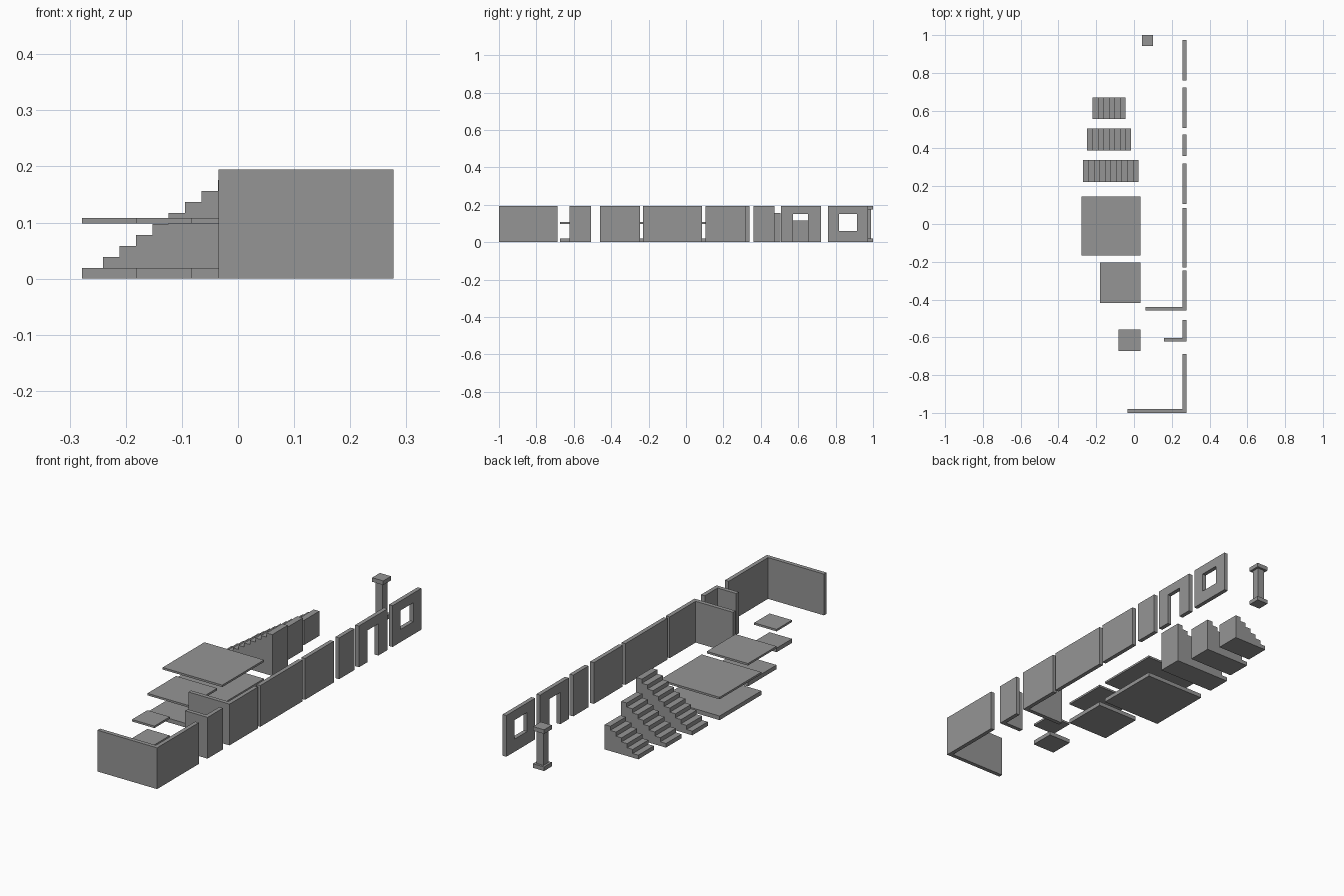
import bpy, bmesh

if "Cube" in bpy.data.objects:
    bpy.data.objects.remove(bpy.data.objects["Cube"])

U = 0.0195          # wall thickness and step rise
H = 10 * U          # wall height
X0, X1 = 0.2575, 0.277   # wall row position

grey = bpy.data.materials.new("stone grey")
grey.diffuse_color = (0.3, 0.3, 0.3, 1)
grey.use_nodes = True
grey.node_tree.nodes["Principled BSDF"].inputs["Base Color"].default_value = grey.diffuse_color


def extrude(name, outline, offset):
    """Solid made by extruding a closed outline along offset."""
    bm = bmesh.new()
    face = bm.faces.new([bm.verts.new(p) for p in outline])
    geo = bmesh.ops.extrude_face_region(bm, geom=[face])["geom"]
    bmesh.ops.translate(bm, vec=offset,
                        verts=[g for g in geo if isinstance(g, bmesh.types.BMVert)])
    bmesh.ops.recalc_face_normals(bm, faces=bm.faces)
    mesh = bpy.data.meshes.new(name)
    bm.to_mesh(mesh)
    bm.free()
    mesh.materials.append(grey)
    ob = bpy.data.objects.new(name, mesh)
    bpy.context.collection.objects.link(ob)
    return ob


def box(name, x0, x1, y0, y1, z0, z1):
    return extrude(name, [(x0, y0, z0), (x1, y0, z0), (x1, y1, z0), (x0, y1, z0)],
                   (0, 0, z1 - z0))


# Plain straight walls
for name, y0, y1 in (("wall_small", 0.36, 0.474),
                     ("wall_medium", 0.105, 0.32),
                     ("wall_large", -0.229, 0.085)):
    box(name, X0, X1, y0, y1, 0, H)

# L-shaped corner walls
for name, xl, y0, y1 in (("corner_medium", 0.062, -0.459, -0.246),
                         ("corner_small", 0.16, -0.623, -0.508),
                         ("corner_large", -0.035, -1.0, -0.687)):
    extrude(name, [(xl, y0, 0), (X1, y0, 0), (X1, y1, 0), (X0, y1, 0),
                   (X0, y0 + U, 0), (xl, y0 + U, 0)], (0, 0, H))

# Doorway wall
extrude("door_wall", [(X0, y, z) for y, z in (
    (0.508, 0), (0.571, 0), (0.571, 0.15), (0.653, 0.15),
    (0.653, 0), (0.722, 0), (0.722, H), (0.508, H))], (X1 - X0, 0, 0))

# Window wall, with a hole cut through it
window = box("window_wall", X0, X1, 0.759, 0.974, 0, H)
cutter = box("window_cutter", X0 - 0.05, X1 + 0.05, 0.818, 0.915, 0.06, 0.15)
cutter.hide_render = True
cutter.hide_set(True)
mod = window.modifiers.new("window_hole", "BOOLEAN")
mod.operation, mod.solver, mod.object = "DIFFERENCE", "EXACT", cutter
bpy.context.view_layer.objects.active = window
bpy.ops.object.modifier_apply(modifier=mod.name)
bpy.data.objects.remove(cutter)

# Column: base, shaft, cap
cx, cy = 0.071, 0.971
for name, r, z0, z1 in (("column_base", 0.029, 0, U),
                        ("column_shaft", 0.0185, U, H - U),
                        ("column_cap", 0.029, H - U, H)):
    box(name, cx - r, cx + r, cy - r, cy + r, z0, z1)

# Solid staircases rising toward +x
RUN = 0.0293
for name, n, x0, y0 in (("stairs_small", 6, -0.2205, 0.555),
                        ("stairs_medium", 8, -0.2495, 0.39),
                        ("stairs_large", 10, -0.27, 0.223)):
    outline = [(x0, y0, 0)]
    for i in range(n):
        outline += [(x0 + i * RUN, y0, (i + 1) * U),
                    (x0 + (i + 1) * RUN, y0, (i + 1) * U)]
    outline.append((x0 + n * RUN, y0, 0))
    extrude(name, outline, (0, 0.116, 0))

# Floor slabs with a thinner raised slab above each
for name, x0, y0, y1 in (("large", -0.278, -0.166, 0.146),
                         ("medium", -0.181, -0.418, -0.204),
                         ("small", -0.083, -0.673, -0.558)):
    box("floor_" + name, x0, 0.034, y0, y1, 0, U)
    box("upper_floor_" + name, x0, 0.034, y0, y1, 0.0985, 0.108)
